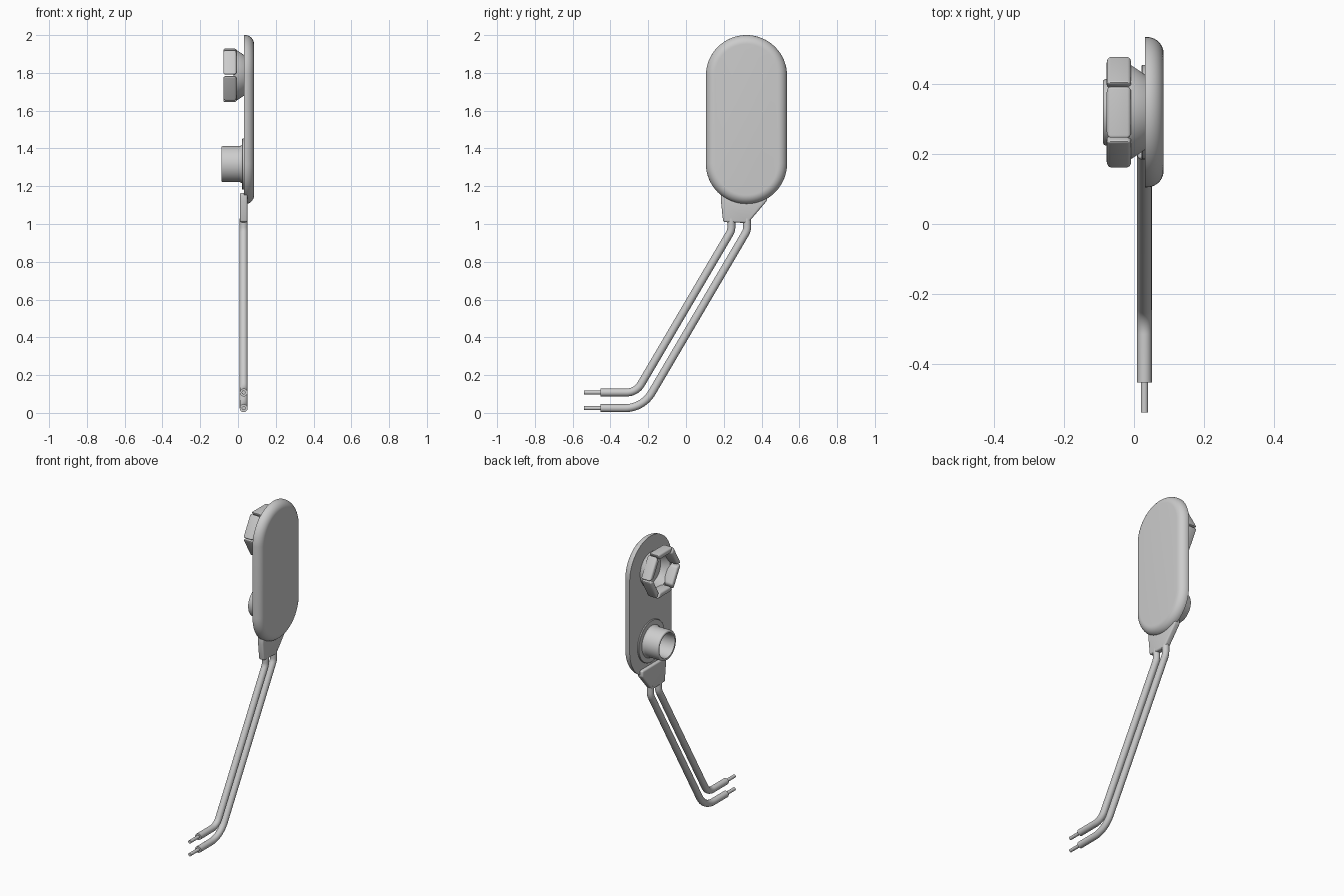
import bpy, bmesh, math
from mathutils import Vector

if "Cube" in bpy.data.objects:
    bpy.data.objects.remove(bpy.data.objects["Cube"])

grey = bpy.data.materials.new("light grey")
grey.use_nodes = True
GREY = (0.6, 0.6, 0.6, 1)
grey.diffuse_color = GREY
grey.node_tree.nodes["Principled BSDF"].inputs["Base Color"].default_value = GREY

PLATE_Y = 0.32
SOCKET_Z, STUD_Z = 1.787, 1.317


def loft(name, rings, closed=False, bevel=0, angle=35):
    """Skin rings of points; cap both ends, or join last to first when closed."""
    bm = bmesh.new()
    loops = [[bm.verts.new(p) for p in ring] for ring in rings]
    pairs = list(zip(loops, loops[1:]))
    if closed:
        pairs.append((loops[-1], loops[0]))
    else:
        bm.faces.new(loops[0])
        bm.faces.new(loops[-1])
    n = len(loops[0])
    for a, b in pairs:
        for i in range(n):
            j = (i + 1) % n
            bm.faces.new((a[i], a[j], b[j], b[i]))
    bmesh.ops.recalc_face_normals(bm, faces=bm.faces)
    mesh = bpy.data.meshes.new(name)
    bm.to_mesh(mesh)
    bm.free()
    mesh.materials.append(grey)
    obj = bpy.data.objects.new(name, mesh)
    bpy.context.collection.objects.link(obj)
    bpy.ops.object.select_all(action="DESELECT")
    obj.select_set(True)
    bpy.context.view_layer.objects.active = obj
    if bevel:
        mod = obj.modifiers.new("Bevel", "BEVEL")
        mod.width, mod.segments = bevel, 4
        bpy.ops.object.modifier_apply(modifier=mod.name)
    bpy.ops.object.shade_smooth_by_angle(angle=math.radians(angle))
    return obj


def turned(name, z, profile, closed=False):
    """Lathe a profile of (x, radius) around an axis along x."""
    turns = [math.tau * i / 64 for i in range(64)]
    return loft(name, [[(x, PLATE_Y + r * math.cos(a), z + r * math.sin(a))
                        for a in turns] for x, r in profile], closed)


def stadium(x, radius):
    """Upright pill outline in the yz plane."""
    points = []
    for i in range(66):
        a = math.pi * (i % 33) / 32 + (math.pi if i > 32 else 0)
        z = 1.32 if i > 32 else 1.785
        points.append((x, PLATE_Y + radius * math.cos(a), z + radius * math.sin(a)))
    return points


def rounded_path(points, radii):
    """Round the inner corners of a (y, z) path with arcs."""
    pts = [Vector(p) for p in points]
    path = [pts[0]]
    for i, radius in enumerate(radii, 1):
        u = (pts[i - 1] - pts[i]).normalized()
        v = (pts[i + 1] - pts[i]).normalized()
        half = u.angle(v) / 2
        centre = pts[i] + (u + v).normalized() * radius / math.sin(half)
        start = pts[i] + u * radius / math.tan(half) - centre
        end = pts[i] + v * radius / math.tan(half) - centre
        sweep = start.angle(end)
        for k in range(13):
            t = k / 12
            path.append(centre + (start * math.sin((1 - t) * sweep)
                                  + end * math.sin(t * sweep)) / math.sin(sweep))
    return path + [pts[-1]]


def tube(name, path, radius):
    """Round wire along a path in the yz plane."""
    rings = []
    for i, p in enumerate(path):
        d = (path[min(i + 1, len(path) - 1)] - path[max(i - 1, 0)]).normalized()
        ring = []
        for k in range(24):
            a = math.tau * k / 24
            s = radius * math.sin(a)
            ring.append((0.03 + radius * math.cos(a), p.x - d.y * s, p.y + d.x * s))
        rings.append(ring)
    return loft(name, rings)


# Pill-shaped backing plate with a rounded outer edge
plate_rings = [stadium(0.031, 0.215)]
for i in range(11):
    a = math.pi / 2 * i / 10
    plate_rings.append(stadium(0.037 + 0.048 * math.sin(a), 0.167 + 0.048 * math.cos(a)))
loft("backing_plate", plate_rings)

# Socket terminal: flared cup with six petals
turned("socket_cup", SOCKET_Z, [
    (0.034, 0.106), (-0.012, 0.137), (-0.025, 0.137), (-0.025, 0.118),
    (0.0, 0.102), (0.022, 0.09), (0.022, 0.001)])
for i in range(6):
    a = math.radians(90 + 60 * i)
    out = Vector((0, math.cos(a), math.sin(a)))
    side = Vector((0, -math.sin(a), math.cos(a)))
    centre = Vector((0, PLATE_Y, SOCKET_Z))
    section = [(0.108, -0.056), (0.142, -0.077), (0.142, 0.077), (0.108, 0.056)]
    loft(f"socket_petal_{i + 1}",
         [[centre + out * r + side * t + Vector((x, 0, 0)) for r, t in section]
          for x in (-0.078, -0.008)], bevel=0.011)

# Stud terminal: hollow tube on a thin flange
turned("stud_flange", STUD_Z, [(0.034, 0.135), (0.024, 0.135), (0.022, 0.133), (0.022, 0.001)])
turned("stud_tube", STUD_Z, [
    (0.024, 0.104), (0.016, 0.098), (0.008, 0.095), (-0.082, 0.095), (-0.086, 0.093),
    (-0.088, 0.09), (-0.088, 0.08), (-0.085, 0.077), (-0.08, 0.076), (0.024, 0.076)], True)

# Tapered strain relief where the wires leave the plate
outline = [(0.197, 1.01), (0.328, 1.005), (0.43, 1.125), (0.43, 1.165), (0.185, 1.165), (0.185, 1.12)]
loft("strain_relief", [[(x, y, z) for y, z in outline] for x in (0.01, 0.05)], bevel=0.01)

# Two insulated wires with bare ends
for name, y, bend_y, low_z, bend_r in (("upper", 0.24, -0.264, 0.108, 0.09),
                                       ("lower", 0.323, -0.229, 0.025, 0.165)):
    path = rounded_path([(y, 1.03), (y, 0.965), (bend_y, low_z), (-0.453, low_z)], [0.07, bend_r])
    tube(name + "_wire_insulation", path, 0.021)
    tube(name + "_wire_core", [Vector((-0.44, low_z)), Vector((-0.54, low_z))], 0.0105)
